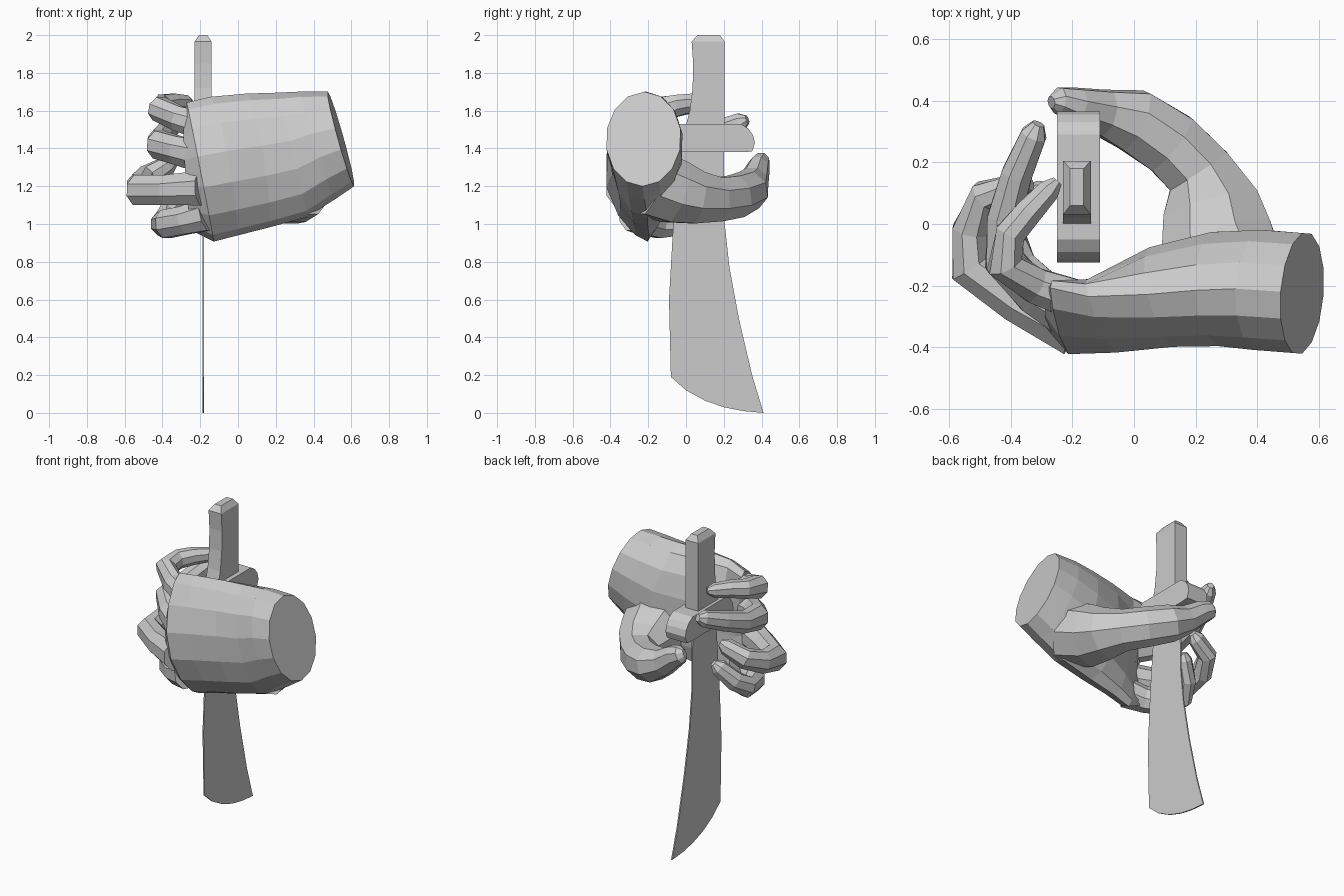
import bpy, bmesh
from math import cos, sin, tau
from mathutils import Vector


def finish(bm, name):
    bmesh.ops.recalc_face_normals(bm, faces=bm.faces)
    me = bpy.data.meshes.new(name)
    bm.to_mesh(me)
    bm.free()
    ob = bpy.data.objects.new(name, me)
    bpy.context.collection.objects.link(ob)
    return ob


def loft(name, rings):
    """Skin equal-sized rings of points and cap both ends."""
    bm = bmesh.new()
    vs = [[bm.verts.new(p) for p in r] for r in rings]
    n = len(rings[0])
    for a, b in zip(vs, vs[1:]):
        for i in range(n):
            j = (i + 1) % n
            bm.faces.new((a[i], a[j], b[j], b[i]))
    bm.faces.new(vs[0])
    bm.faces.new(vs[-1])
    return finish(bm, name)


def limb(name, path, sides=8):
    """Tube along (x, y, z, horizontal radius, vertical radius, arch)."""
    pts = [Vector(p[:3]) for p in path]
    rings = []
    for i, p in enumerate(path):
        t = (pts[min(i + 1, len(pts) - 1)] - pts[max(i - 1, 0)]).normalized()
        side = t.cross(Vector((0, 0, 1))).normalized()
        up = side.cross(t)
        arch = p[5] if len(p) > 5 else 0
        ring = []
        for k in range(sides):
            a = tau * (k + 0.5) / sides
            ring.append(pts[i] + side * p[3] * cos(a) + up * p[4] * sin(a)
                        + Vector((0, arch * sin(a) ** 2, 0)))
        rings.append(ring)
    return loft(name, rings)


def plate(name, profile, x, half):
    """Extrude a (y, z) outline along x."""
    return loft(name, [[(x + s * half, y, z) for y, z in profile] for s in (-1, 1)])


# Machete blade
plate("blade", [(-0.03, 1.42), (-0.05, 1.2), (-0.07, 0.95), (-0.09, 0.6), (-0.08, 0.19),
                (0.0, 0.12), (0.1, 0.065), (0.2, 0.03), (0.3, 0.01), (0.41, 0.0),
                (0.35, 0.2), (0.28, 0.5), (0.23, 0.77), (0.205, 1.0), (0.2, 1.42)],
      -0.185, 0.004)

# Guard with rounded ends
end = [(0.19, 1.38), (0.23, 1.385), (0.245, 1.43), (0.235, 1.47), (0.21, 1.505), (0.17, 1.53)]
plate("guard", [(0.12 + y, z) for y, z in end] + [(0.12 - y, z) for y, z in reversed(end)],
      -0.18, 0.07)

# Handle with chamfered pommel
loft("handle", [[(-0.185 + sx * h, y, z) for sx, y in ((-1, y0), (1, y0), (1, y1), (-1, y1))]
                for z, y0, y1, h in ((1.45, -0.02, 0.205, 0.045), (1.6, 0.02, 0.205, 0.045),
                                     (1.72, 0.035, 0.205, 0.045), (1.85, 0.038, 0.205, 0.045),
                                     (1.965, 0.03, 0.205, 0.045), (2.0, 0.06, 0.18, 0.022))])

# Wrist and palm
limb("palm", [(0.545, -0.225, 1.45, 0.2, 0.26), (0.42, -0.215, 1.415, 0.2, 0.3),
              (0.28, -0.21, 1.365, 0.19, 0.34), (0.1, -0.235, 1.335, 0.17, 0.36, 0.02),
              (-0.08, -0.295, 1.305, 0.13, 0.375, 0.08),
              (-0.2, -0.325, 1.275, 0.105, 0.375, 0.12),
              (-0.26, -0.3, 1.27, 0.05, 0.31, 0.09)], 14)

# Thumb with broad web
limb("thumb", [(0.34, -0.2, 1.22, 0.18, 0.19), (0.27, -0.06, 1.17, 0.2, 0.18),
               (0.25, 0.06, 1.14, 0.17, 0.15), (0.21, 0.17, 1.13, 0.12, 0.125),
               (0.12, 0.26, 1.145, 0.115, 0.12), (0.0, 0.335, 1.18, 0.11, 0.11),
               (-0.1, 0.36, 1.23, 0.08, 0.085), (-0.19, 0.385, 1.3, 0.06, 0.07),
               (-0.245, 0.4, 1.33, 0.045, 0.055), (-0.268, 0.395, 1.34, 0.02, 0.03)])

# Four curled fingers: knuckle, two joints, tip, with knuckle radius
fingers = {
    "index_finger": (0.085, [(-0.17, -0.28, 1.05), (-0.28, -0.23, 1.02), (-0.38, -0.14, 1.0),
                             (-0.405, -0.04, 1.0), (-0.37, 0.04, 1.06), (-0.3, 0.1, 1.15)]),
    "middle_finger": (0.09, [(-0.19, -0.35, 1.19), (-0.38, -0.25, 1.18), (-0.53, -0.14, 1.18),
                             (-0.53, -0.02, 1.2), (-0.48, 0.09, 1.25), (-0.37, 0.12, 1.31)]),
    "ring_finger": (0.085, [(-0.19, -0.31, 1.36), (-0.32, -0.23, 1.39), (-0.42, -0.12, 1.42),
                            (-0.42, 0.02, 1.44), (-0.38, 0.16, 1.49), (-0.325, 0.29, 1.54)]),
    "little_finger": (0.075, [(-0.18, -0.25, 1.52), (-0.32, -0.2, 1.56), (-0.42, -0.13, 1.61),
                              (-0.4, -0.03, 1.63), (-0.34, 0.04, 1.64), (-0.275, 0.11, 1.64)]),
}
taper = (1.1, 0.95, 0.95, 0.8, 0.72, 0.6)
for name, (r, joints) in fingers.items():
    path = [(*p, r * t * 0.88, r * t) for p, t in zip(joints, taper)]
    a, b = Vector(joints[-2]), Vector(joints[-1])
    path.append((*(b + (b - a).normalized() * 0.04), r * 0.25, r * 0.28))
    limb(name, path)
